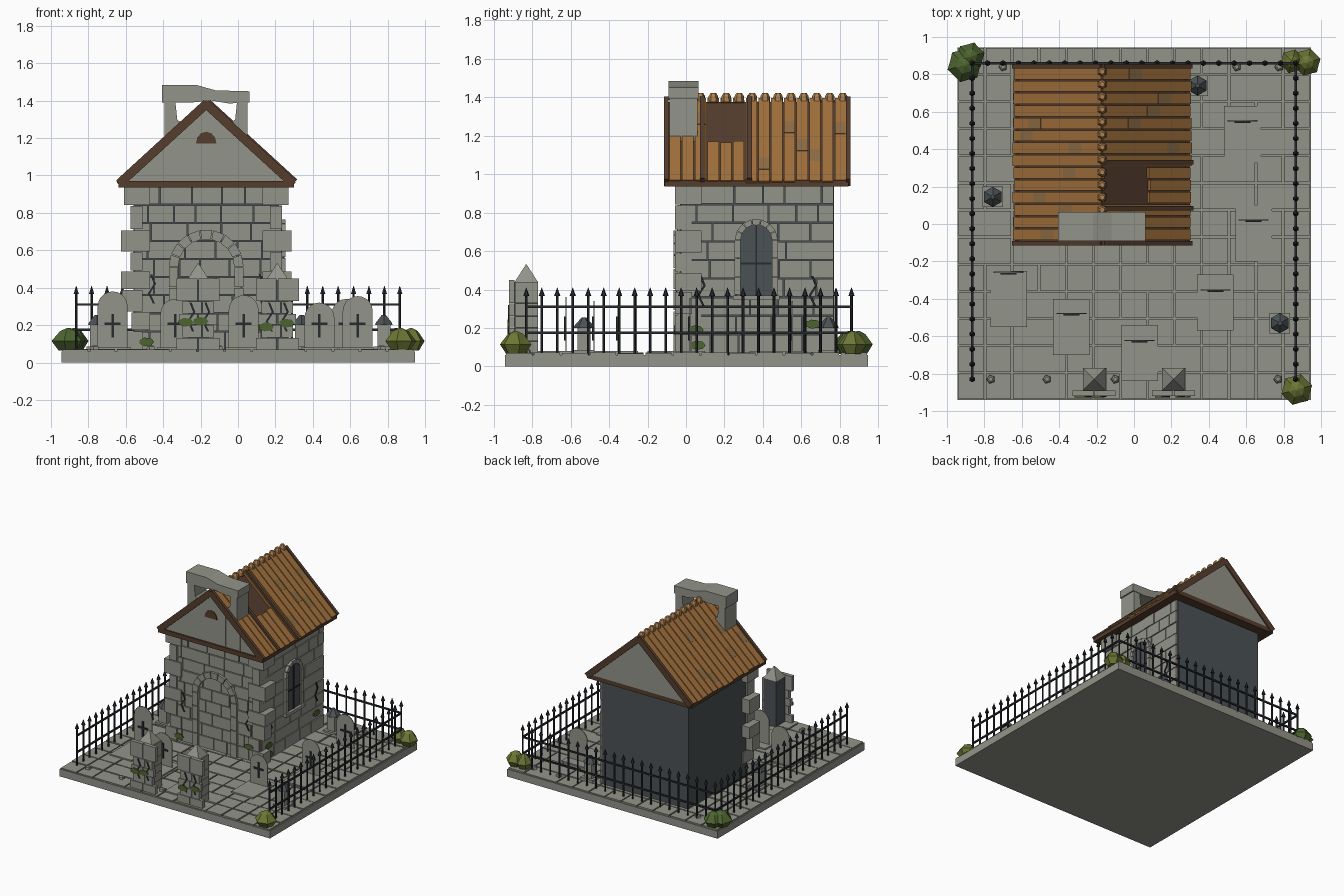
import bpy, bmesh, math, random
from mathutils import Matrix, Vector

if "Cube" in bpy.data.objects:
    bpy.data.objects.remove(bpy.data.objects["Cube"])

random.seed(4)


def material(name, r, g, b):
    m = bpy.data.materials.new(name)
    m.diffuse_color = (r, g, b, 1)
    m.use_nodes = True
    m.node_tree.nodes["Principled BSDF"].inputs["Base Color"].default_value = m.diffuse_color
    return m


STONE = material("stone", 0.29, 0.295, 0.25)
SLATE = material("dark slate", 0.07, 0.085, 0.09)
WOOD = material("dark wood", 0.09, 0.047, 0.027)
PLANK = material("roof plank", 0.36, 0.165, 0.045)
WORN = material("worn plank", 0.27, 0.155, 0.06)
RIDGE = material("ridge tan", 0.43, 0.22, 0.08)
IRON = material("iron", 0.02, 0.024, 0.028)
GREEN = material("leaf green", 0.075, 0.13, 0.03)
OLIVE = material("olive leaf", 0.15, 0.18, 0.035)


class Part:
    """Collects simple solids into one object."""

    def __init__(self, name, *mats):
        self.name, self.mats, self.bm = name, mats, bmesh.new()

    def solid(self, rings, mi=0):
        bm = self.bm
        vs = [[bm.verts.new(p) for p in r] for r in rings]
        n = len(vs[0])
        fs = [bm.faces.new(vs[0]), bm.faces.new(vs[-1])]
        for a, b in zip(vs, vs[1:]):
            for i in range(n):
                fs.append(bm.faces.new((a[i], a[(i + 1) % n], b[(i + 1) % n], b[i])))
        for f in fs:
            f.material_index = mi

    def box(self, x0, x1, y0, y1, z0, z1, mi=0, M=Matrix()):
        self.solid([[M @ Vector(p) for p in ((x0, y0, z), (x1, y0, z), (x1, y1, z), (x0, y1, z))]
                    for z in (z0, z1)], mi)

    def prism(self, pts, d0, d1, axis="y", mi=0):
        self.solid([[(a, d, b) if axis == "y" else (d, a, b) for a, b in pts] for d in (d0, d1)], mi)

    def lathe(self, x, y, prof, n=6, ripple=1.0, mi=0):
        self.solid([[(x + r * (ripple if i % 2 else 1) * math.cos(math.tau * (i + .5) / n),
                      y + r * (ripple if i % 2 else 1) * math.sin(math.tau * (i + .5) / n), z)
                     for i in range(n)] for r, z in prof], mi)

    def done(self):
        bmesh.ops.recalc_face_normals(self.bm, faces=self.bm.faces)
        me = bpy.data.meshes.new(self.name)
        self.bm.to_mesh(me)
        for m in self.mats:
            me.materials.append(m)
        bpy.context.collection.objects.link(bpy.data.objects.new(self.name, me))


def arch(cx, w, z0, top, n=10):
    return [(cx + w, z0)] + [(cx + w * math.cos(math.pi * i / n), top - w + w * math.sin(math.pi * i / n))
                             for i in range(n + 1)] + [(cx - w, z0)]


# Ground slab and paving
p = Part("ground_slab", STONE)
p.box(-.945, .945, -.94, .945, 0, .06)
p.done()
p = Part("paving", STONE)
s = 1.885 / 13
for j in range(13):
    i = 0
    while i < 13:
        k = 2 if i < 12 and random.random() < .2 else 1
        x, y = -.9425 + i * s, -.94 + j * s
        p.box(x + .005, x + k * s - .005, y + .005, y + s - .005, .055, .068 + random.random() * .005)
        i += k
p.done()

# House core, stone courses on the front and right walls
CX, X0, X1, Y0, Y1, TOP = -.17, -.56, .22, -.03, .77, .94
p = Part("house_core", SLATE)
p.box(X0, X1, Y0, Y1, .05, TOP)
p.done()
p = Part("wall_stones", STONE)
rows = 9
h = (TOP - .07) / rows
for wall, (a, b) in enumerate(((X0, X1 + .015), (Y0, Y1))):
    for r in range(rows):
        z = .07 + r * h
        t = a
        w = random.uniform(.07, .17)
        while t < b - .001:
            e = t + w if b - t - w > .06 else b
            out = random.uniform(.012, .017)
            if wall == 0:
                p.box(t + .003, e - .003, Y0 - out, Y0, z + .003, z + h - .003)
            else:
                p.box(X1, X1 + out, t + .003, e - .003, z + .003, z + h - .003)
            t, w = e, random.uniform(.11, .2)
p.done()

# Corner stones
p = Part("corner_stones", STONE)
z = .07
for i, (dz, ext) in enumerate(((.1, .44), (.1, .40), (.12, .45), (.1, .455), (.1, .405), (.12, .455),
                               (.13, .405), (.1, .44))):
    for sgn in (-1, 1):
        xa, xb = sorted((CX + sgn * ext, CX + sgn * (.34 - .04 * (i % 2))))
        p.box(xa, xb, -.058, .03 + .05 * (i % 2), z + .003, z + dz - .003)
    z += dz
p.done()

# Door arch
p = Part("door_arch", STONE)
for i in range(9):
    a, b = (math.pi * (i + d) / 9 for d in (.04, .96))
    p.prism([(CX + r * math.cos(t), .51 + r * math.sin(t)) for r, t in
             ((.15, a), (.2, a), (.2, b), (.15, b))], -.065, -.03)
for sgn in (-1, 1):
    for i in range(4):
        xa, xb = sorted((CX + sgn * .15, CX + sgn * .2))
        p.box(xa, xb, -.065, -.03, .073 + i * .11, .177 + i * .11)
p.done()

# Arched window on the right wall
WY = .365
p = Part("window_glass", SLATE)
p.prism(arch(WY, .085, .37, .74), X1, .242, "x")
p.done()
p = Part("window_bars", IRON)
p.box(.24, .248, WY - .005, WY + .005, .37, .735)
p.box(.24, .248, WY - .08, WY + .08, .53, .54)
p.done()
p = Part("window_surround", STONE)
for i in range(7):
    a, b = (math.pi * (i + d) / 7 for d in (.04, .96))
    p.prism([(WY + r * math.cos(t), .655 + r * math.sin(t)) for r, t in
             ((.082, a), (.112, a), (.112, b), (.082, b))], X1, .255, "x")
for sgn in (-1, 1):
    for i in range(3):
        ya, yb = sorted((WY + sgn * .082, WY + sgn * .112))
        p.box(X1, .255, ya, yb, .373 + i * .095, .465 + i * .095)
p.box(X1, .265, WY - .12, WY + .12, .345, .37)
p.done()

# Roof frame, gables, planks, rafters
p = Part("roof_frame", WOOD)
p.box(-.64, .30, -.112, .845, .935, .97)
p.prism([(CX - .445, .97), (CX + .445, .97), (CX, 1.375)], -.09, .835)
slope = math.atan2(.43, .47)
c, sn = math.cos(slope), math.sin(slope)
L = math.hypot(.43, .47)
SIDES = [(k, Matrix(((k * c, 0, k * sn, CX), (0, 1, 0, 0), (-sn, 0, c, 1.39), (0, 0, 0, 1)))) for k in (-1, 1)]
for k, M in SIDES:
    for y in (-.102, .843):
        p.box(0, L, y - .012, y + .012, -.03, .018, 0, M)
for y in (.085, .33):
    p.box(.0, L, y - .012, y + .012, -.02, .025, 0, SIDES[1][1])
p.done()
p = Part("gables", STONE, WOOD)
for y in (-.1, .835):
    p.prism([(CX - .43, .97), (CX + .43, .97), (CX, 1.365)], y, y + .01)
for i in (-2, -1, 1, 2):
    x = CX + i * .13
    p.box(x - .002, x + .002, -.103, -.1, .97, 1.365 - abs(i) * .125)
p.prism([(CX + .055 * math.cos(math.pi * i / 6), 1.172 + .062 * math.sin(math.pi * i / 6))
         for i in range(7)], -.108, -.1, "y", 1)
p.done()
p = Part("roof_planks", PLANK, WORN)
for k, M in SIDES:
    for i in range(14):
        y = -.09 + i * .0661
        hole = k > 0 and .08 < y + .033 < .335
        start = .34 + random.uniform(-.01, .01) if hole else 0
        p.box(start, L + random.uniform(-.005, .005), y + .004, y + .062, -.02, .008, 0, M)
        if random.random() < .5 and not hole:
            u = random.uniform(.1, .5)
            p.box(u, u + .09, y + .006, y + .06, .008, .01, 1, M)
p.done()
p = Part("ridge_caps", RIDGE)
for i in range(12):
    p.lathe(CX, .075 + i * .0672, [(.027, 1.375), (.024, 1.405), (.014, 1.422)], 6)
p.done()

# Ruined stone arch above the front of the roof
p = Part("ruined_roof_arch", STONE)
p.prism([(-.405, 1.39), (-.405, 1.483), (-.22, 1.483), (-.12, 1.455), (.062, 1.45), (.062, 1.39),
         (-.05, 1.385), (-.14, 1.40), (-.25, 1.39)], -.09, .065)
for k in (-1, 1):
    p.prism([(CX + k * a, b) for a, b in ((.222, 1.395), (.165, 1.395), (.155, 1.3), (.1, 1.25), (.1, 1.17),
                                          (.222, 1.17))], -.085, .06)
p.done()

# Gate pillars
p = Part("gate_pillars", SLATE, STONE)
for x in (-.213, .21):
    p.box(x - .055, x + .055, -.89, -.77, .06, .44)
    p.solid([[(x + a * r, -.83 + b * r, z) for a, b in ((-1, -1), (1, -1), (1, 1), (-1, 1))]
             for r, z in ((.06, .44), (.002, .53))], 1)
    for i, w in enumerate((.115, .085, .1, .085, .115)):
        z0, z1 = ((.07, .13), (.133, .2), (.203, .26), (.263, .327), (.33, .45))[i]
        p.box(x - w, x - .003 + .02 * (i % 2), -.92, -.89, z0, z1, 1)
        p.box(x + .003 + .02 * (i % 2), x + w, -.92, -.89, z0, z1, 1)
        p.box(x + .055, x + .068, -.889, -.77, z0, min(z1, .44), 1)
p.done()

# Graves: ground slab, headstone, cross
slabs, heads, crosses = Part("grave_slabs", STONE), Part("headstones", STONE), Part("crosses", IRON)
for x, y, bar, top in ((-.67, -.4, -.265, .38), (-.335, -.55, -.485, .34), (.03, -.69, -.63, .36),
                       (.435, -.42, -.36, .32), (.64, -.05, .015, .355), (.58, .48, .545, .34)):
    slabs.box(x - .098, x + .098, y - .15, y + .15, .06, .08)
    heads.prism(arch(x, .08, .07, top), bar + .004, bar + .010)
    crosses.box(x - .007, x + .007, bar - .004, bar + .004, .135, .26)
    crosses.box(x - .043, x + .043, bar - .004, bar + .004, .2, .214)
for q in (slabs, heads, crosses):
    q.done()

# Small stone lanterns
p = Part("grave_lanterns", STONE, SLATE)
for x, y in ((-.755, .145), (.34, .74), (.78, -.53)):
    p.box(x - .055, x + .055, y - .055, y + .055, .06, .085)
    p.box(x - .035, x + .035, y - .035, y + .035, .085, .2)
    p.lathe(x, y, [(.054, .2), (.05, .212), (.012, .255)], 6, 1, 1)
p.done()

# Iron fence on three sides
p = Part("iron_fence", IRON)
posts = [(k * .865, -.83 + 1.69 * i / 21) for k in (-1, 1) for i in range(22)]
posts += [(-.865 + 1.73 * i / 21, .86) for i in range(1, 21)]
for x, y in posts:
    p.lathe(x, y, [(.007, .06), (.007, .365), (.016, .367), (.001, .41)], 6)
for z in (.175, .31):
    for k in (-1, 1):
        p.box(k * .865 - .006, k * .865 + .006, -.83, .86, z - .006, z + .006)
    p.box(-.865, .865, .854, .866, z - .006, z + .006)
p.done()

# Corner bushes
p = Part("bushes", GREEN, OLIVE)
for x, y, r, mi in ((-.905, .85, .095, 0), (-.875, .895, .078, 0), (.845, .87, .065, 1), (.925, .865, .075, 1),
                    (.87, -.885, .085, 1)):
    p.lathe(x, y, [(r * .6, .065), (r, .115), (r * .5, .168), (r * .08, .185)], 12, .85, mi)
p.done()

# Pebbles
p = Part("pebbles", STONE)
for x, y in ((-.765, -.83), (-.465, -.83), (-.1, -.83), (.77, -.83), (.55, .84), (.775, .84), (-.7, .84)):
    p.lathe(x, y, [(.026, .06), (.022, .085), (.012, .092)], 5)
p.done()

# Cracks and moss patches
cracks, moss = Part("wall_cracks", IRON), Part("moss", GREEN)
zig = [(0, 0), (.02, -.05), (-.012, -.1), (.015, -.155)]
for a, z, d, ax in ((-.47, .47, -.052, "y"), (.11, .47, -.052, "y"), (.07, .47, .24, "x"), (.65, .47, .24, "x"),
                    (-.26, .32, -.924, "y"), (-.18, .32, -.924, "y"), (.16, .32, -.924, "y"), (.24, .32, -.924, "y")):
    cracks.prism([(a + u, z + v) for u, v in zig] + [(a + u + .012, z + v) for u, v in zig[::-1]], d, d + .006, ax)
for a, z, d, ax in ((-.49, .11, -.062, "y"), (.14, .19, -.062, "y"), (.05, .19, .24, "x"), (.06, .11, .24, "x"),
                    (.66, .22, .24, "x"), (-.28, .215, -.927, "y"), (-.2, .22, -.927, "y"), (.15, .19, -.927, "y"),
                    (.26, .21, -.927, "y")):
    moss.prism([(a + .042 * math.cos(t), z + .024 * math.sin(t)) for t in
                (math.tau * i / 7 for i in range(7))], d, d + .008, ax)
cracks.done()
moss.done()
